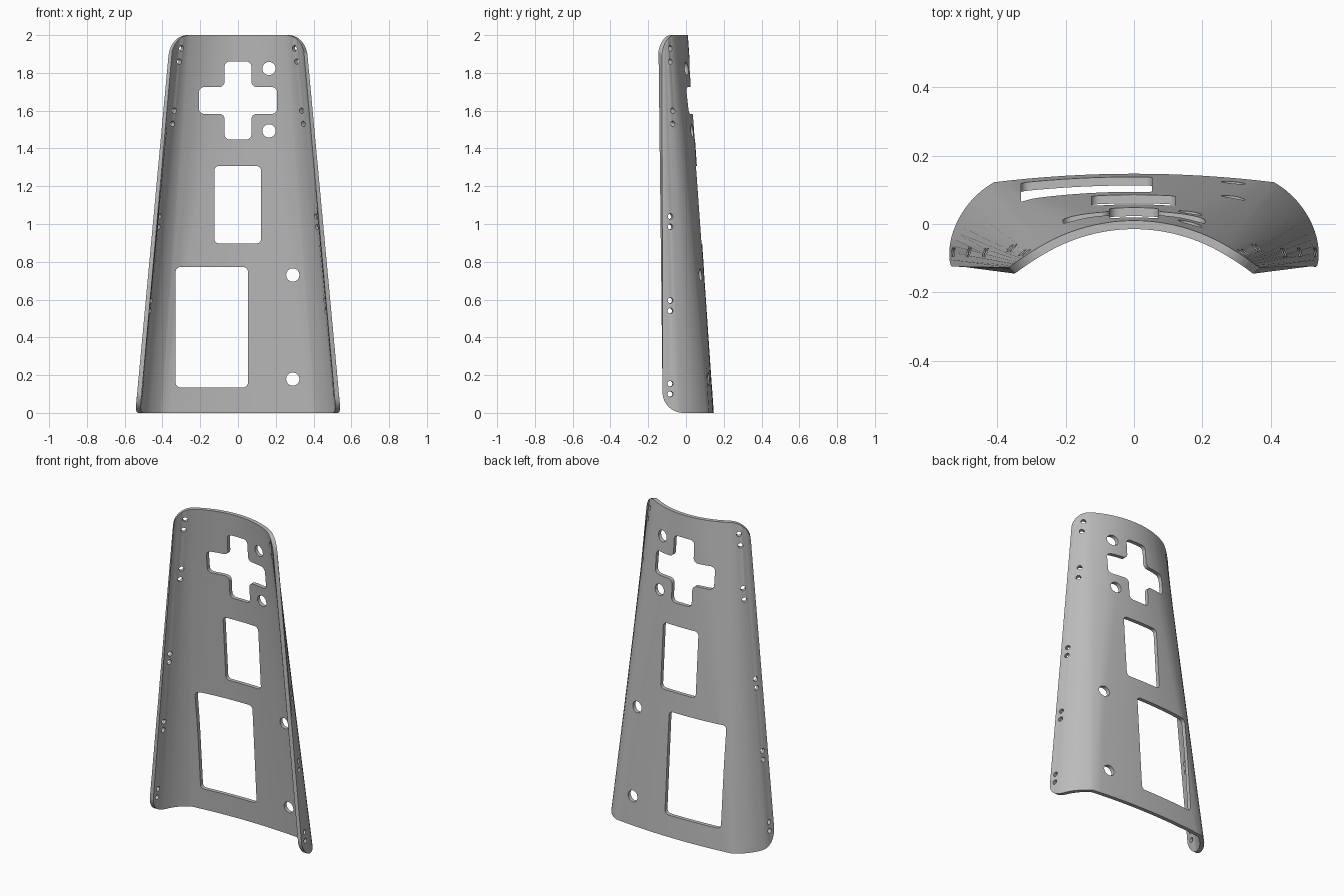
import bpy
import bmesh
from math import sin, cos, tan, pi, radians
from mathutils import Vector

old = bpy.data.objects.get("Cube")
if old:
    bpy.data.objects.remove(old, do_unlink=True)

HEIGHT, THICK = 2.0, 0.025


def arc(cx, cy, r, a0, a1, n):
    """Points and normal angles on an arc, angle measured from +y towards +x."""
    angles = [radians(a0 + (a1 - a0) * i / n) for i in range(n + 1)]
    return [(Vector((cx + r * sin(a), cy + r * cos(a))), a) for a in angles]


def offset(point, angle, dist):
    return point - Vector((sin(angle), cos(angle))) * dist


# Half profiles of the shell, centre to edge: broad back, fan, side wing
FLAT, WING, END_TOP, END_LOW = 7, 30, 42, 93
N_BACK, N_FAN, N_WING = 8, 8, 14
crease = Vector((0.41, 0.122))
R_BACK, R_WING, R_TOP = 0.41 / sin(radians(FLAT)), 0.268, 0.535
wing_c = offset(crease, radians(WING), R_WING)
mid = radians((FLAT + WING) / 2)
miter = THICK / cos(radians((WING - FLAT) / 2))

back = arc(0, crease.y - R_BACK * cos(radians(FLAT)), R_BACK, 0, FLAT, N_BACK)
wing = arc(wing_c.x, wing_c.y, R_WING, WING, END_LOW, N_WING)
low_out = [p for p, a in back] + [crease] * (N_FAN - 1) + [p for p, a in wing]
low_in = ([offset(p, a, THICK) for p, a in back[:-1]]
          + [offset(crease, mid, miter)] * (N_FAN + 1)
          + [offset(p, a, THICK) for p, a in wing[1:]])
top = (arc(0, 0.01 - R_TOP, R_TOP, 0, FLAT, N_BACK)
       + arc(0, 0.01 - R_TOP, R_TOP, FLAT, WING, N_FAN)[1:-1]
       + arc(0, 0.01 - R_TOP, R_TOP, WING, END_TOP, N_WING))
top_out = [p for p, a in top]
top_in = [offset(p, a, THICK) for p, a in top]


def ring(bm, outer, inner, z):
    """Closed section: outer side left to right, inner side back again."""
    def full(half):
        return [Vector((-p.x, p.y)) for p in half[:0:-1]] + half
    return [bm.verts.new((p.x, p.y, z)) for p in full(outer) + full(inner)[::-1]]


# Shell
bm = bmesh.new()
low = ring(bm, low_out, low_in, 0)
high = ring(bm, top_out, top_in, HEIGHT)
count = len(low)
for i in range(count):
    j = (i + 1) % count
    bm.faces.new((low[i], low[j], high[j], high[i]))
for r in (low, high):
    for i in range(count // 2 - 1):
        bm.faces.new((r[i], r[i + 1], r[count - 2 - i], r[count - 1 - i]))
bmesh.ops.remove_doubles(bm, verts=bm.verts, dist=1e-5)
bmesh.ops.recalc_face_normals(bm, faces=bm.faces)
mesh = bpy.data.meshes.new("curved_panel")
bm.to_mesh(mesh)
bm.free()
panel = bpy.data.objects.new("curved_panel", mesh)
bpy.context.collection.objects.link(panel)

# Cutters, all gathered in one mesh
cut = bmesh.new()


def prism(points, origin, u, n, depth, fillet=0):
    """Extrude a 2D outline (u, z) through origin, along n, both ways."""
    part = bmesh.new()
    origin, u, n = Vector(origin), Vector(u), Vector(n)
    verts = [part.verts.new(origin + u * a + Vector((0, 0, b)) - n * depth)
             for a, b in points]
    part.faces.new(verts)
    if fillet:
        bmesh.ops.bevel(part, geom=part.verts[:], offset=fillet, segments=6,
                        profile=0.5, affect='VERTICES')
    res = bmesh.ops.extrude_face_region(part, geom=part.faces[:])
    moved = [v for v in res["geom"] if isinstance(v, bmesh.types.BMVert)]
    bmesh.ops.translate(part, verts=moved, vec=n * depth * 2)
    bmesh.ops.recalc_face_normals(part, faces=part.faces)
    tmp = bpy.data.meshes.new("tmp")
    part.to_mesh(tmp)
    part.free()
    cut.from_mesh(tmp)
    bpy.data.meshes.remove(tmp)


def circle(r, n=28):
    return [(r * cos(2 * pi * i / n), r * sin(2 * pi * i / n)) for i in range(n)]


X, Y = (1, 0, 0), (0, 1, 0)

# Rectangular windows: x0, x1, z0, z1
for x0, x1, z0, z1 in ((-0.33, 0.053, 0.135, 0.772), (-0.125, 0.122, 0.897, 1.307)):
    prism([(x0, z0), (x1, z0), (x1, z1), (x0, z1)], (0, 0, 0), X, Y, 0.4, 0.025)

# Cross-shaped window
A, B = 0.207, 0.071
cross = [(B, -A), (B, -B), (A, -B), (A, B), (B, B), (B, A)]
cross += [(-a, -b) for a, b in cross]
prism(cross, (0, 0, 1.654), X, Y, 0.4, 0.028)

# Round holes
for x, z in ((0.164, 1.823), (0.164, 1.493), (0.29, 0.73), (0.29, 0.179)):
    prism(circle(0.035), (x, 0, z), X, Y, 0.4)


# Pairs of small holes along both edges, square to the surface
def edge_point(y, z):
    row = [a.lerp(b, z / HEIGHT) for a, b in zip(low_out, top_out)]
    for p, q in zip(row, row[1:]):
        if q.y <= y <= p.y:
            return p.lerp(q, (p.y - y) / (p.y - q.y)), (q - p).normalized()


for z, y in ((1.93, -0.083), (1.86, -0.083), (1.6, -0.07), (1.53, -0.07), (1.04, -0.083),
             (0.985, -0.083), (0.595, -0.083), (0.54, -0.083), (0.155, -0.083), (0.1, -0.083)):
    p, t = edge_point(y, z)
    for s in (-1, 1):
        prism(circle(0.015, 16), (s * p.x, p.y, z), (s * t.x, t.y, 0),
              (-s * t.y, t.x, 0), 0.05)


# Rounded corners: (z of fillet centre, up or down, tangent angle, edge slant)
R = 0.11
for zc, up, angle, slant in ((HEIGHT - R, 1, radians(36), 0.075), (R, -1, radians(90), 0)):
    quarter = [(R * cos(i * pi / 20), R * sin(i * pi / 20)) for i in range(11)]
    outline = quarter + [(0, 2 * R), (2 * R, 2 * R), (2 * R, 0)]
    outline = [(a - slant * b, b * up) for a, b in outline]
    edge = low_out[-1].lerp(top_out[-1], zc / HEIGHT)
    t = Vector((cos(angle), -sin(angle)))
    c = edge - t * R
    for s in (-1, 1):
        prism(outline, (s * c.x, c.y, zc), (s * t.x, t.y, 0), (-s * t.y, t.x, 0), 0.12)

cut_mesh = bpy.data.meshes.new("cutters")
cut.to_mesh(cut_mesh)
cut.free()
cutter = bpy.data.objects.new("cutters", cut_mesh)
cutter.hide_render = True
bpy.context.collection.objects.link(cutter)

bpy.ops.object.select_all(action='DESELECT')
panel.select_set(True)
bpy.context.view_layer.objects.active = panel
mod = panel.modifiers.new("openings", 'BOOLEAN')
mod.operation, mod.solver, mod.object = 'DIFFERENCE', 'EXACT', cutter
bpy.ops.object.modifier_apply(modifier=mod.name)
bpy.data.objects.remove(cutter, do_unlink=True)

# Material
grey = bpy.data.materials.new("plain_grey")
grey.use_nodes = True
grey.diffuse_color = (0.5, 0.5, 0.5, 1)
grey.node_tree.nodes["Principled BSDF"].inputs["Base Color"].default_value = (0.5, 0.5, 0.5, 1)
panel.data.materials.clear()
panel.data.materials.append(grey)
bpy.ops.object.shade_smooth_by_angle(angle=radians(20))
